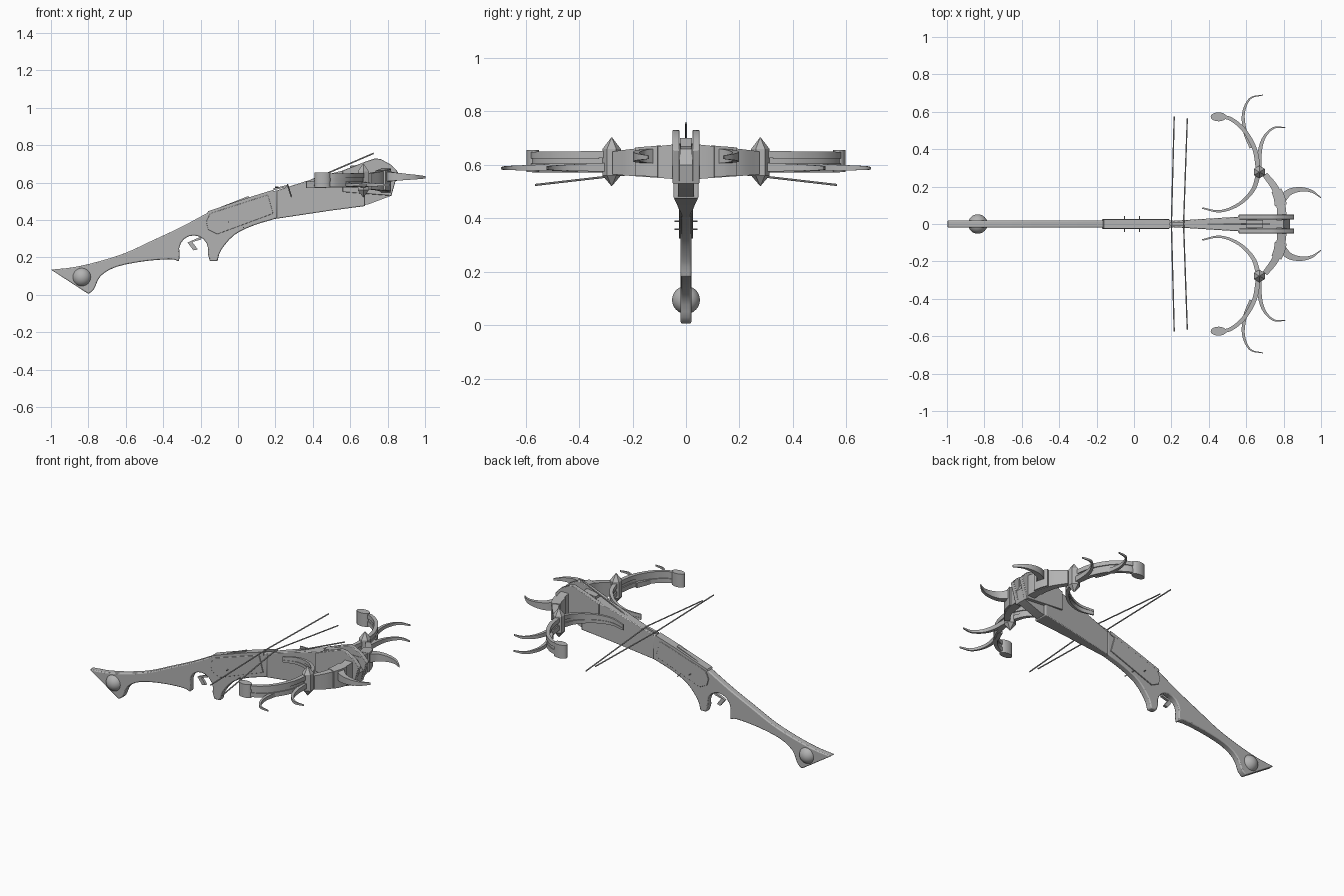
import bpy, bmesh, math
from mathutils import Vector

cube = bpy.data.objects.get("Cube")
if cube:
    bpy.data.objects.remove(cube, do_unlink=True)

GREY = (0.45, 0.45, 0.45, 1)
metal = bpy.data.materials.new("plain grey")
metal.use_nodes = True
metal.diffuse_color = GREY
metal.node_tree.nodes["Principled BSDF"].inputs["Base Color"].default_value = GREY


def finish(name, bm, bevel=0, smooth=35):
    bmesh.ops.recalc_face_normals(bm, faces=bm.faces)
    mesh = bpy.data.meshes.new(name)
    bm.to_mesh(mesh)
    bm.free()
    mesh.materials.append(metal)
    ob = bpy.data.objects.new(name, mesh)
    bpy.context.collection.objects.link(ob)
    bpy.ops.object.select_all(action='DESELECT')
    ob.select_set(True)
    bpy.context.view_layer.objects.active = ob
    if bevel:
        mod = ob.modifiers.new("edge", 'BEVEL')
        mod.width = bevel
        mod.segments = 2
        mod.limit_method = 'ANGLE'
        mod.angle_limit = math.radians(50)
    bpy.ops.object.shade_smooth_by_angle(angle=math.radians(smooth))
    return ob


def plate(name, pts, y0, y1, taper=None, bevel=0):
    """Side outline in x, z extruded across y; taper(x) gives a half width."""
    bm = bmesh.new()
    sides = []
    for s, y in ((-1, y0), (1, y1)):
        sides.append([bm.verts.new((x, s * taper(x) if taper else y, z)) for x, z in pts])
    a, b = sides
    n = len(pts)
    bm.faces.new(a)
    bm.faces.new(b)
    for i in range(n):
        bm.faces.new((a[i], a[(i + 1) % n], b[(i + 1) % n], b[i]))
    return finish(name, bm, bevel)


def smooth_path(pts, steps=6):
    """Catmull-Rom curve through the points."""
    p = [Vector(q) for q in pts]
    p = [2 * p[0] - p[1]] + p + [2 * p[-1] - p[-2]]
    out = []
    for i in range(1, len(p) - 2):
        for k in range(steps):
            t = k / steps
            a, b, c, d = p[i - 1:i + 3]
            out.append(0.5 * (2 * b + (c - a) * t + (2 * a - 5 * b + 4 * c - d) * t * t
                              + (3 * b - a - 3 * c + d) * t ** 3))
    return out + [p[-2]]


def ribbon(name, pts, w0, w1, low, high, side):
    """Curved horn or limb: path in x, y; width and (bottom, top) heights run start to end."""
    path = smooth_path(pts)
    n = len(path) - 1
    bm = bmesh.new()
    rings = []
    for i, c in enumerate(path):
        t = i / n
        d = (path[min(i + 1, n)] - path[max(i - 1, 0)]).normalized()
        off = Vector((-d.y, d.x)) * (w0 + (w1 - w0) * t) / 2
        zs = [l + (h - l) * t for l, h in (low, high)]
        rings.append([bm.verts.new((q.x, q.y * side, z))
                      for q, z in ((c - off, zs[0]), (c + off, zs[0]), (c + off, zs[1]), (c - off, zs[1]))])
    for r, s in zip(rings, rings[1:]):
        for k in range(4):
            bm.faces.new((r[k], r[(k + 1) % 4], s[(k + 1) % 4], s[k]))
    bm.faces.new(rings[0])
    bm.faces.new(rings[-1])
    return finish(name, bm)


def rod(name, a, b, r, sides=6, r2=None):
    a, b = Vector(a), Vector(b)
    bm = bmesh.new()
    bmesh.ops.create_cone(bm, cap_ends=True, segments=sides, radius1=r,
                          radius2=r if r2 is None else r2, depth=(b - a).length)
    bm.transform((b - a).to_track_quat('Z', 'Y').to_matrix().to_4x4())
    bmesh.ops.translate(bm, vec=(a + b) / 2, verts=bm.verts)
    return finish(name, bm)


# Grip: curved stock with flared butt and trigger arch
top = smooth_path([(-1, .135), (-.88, .148), (-.74, .18), (-.6, .225), (-.47, .285), (-.31, .36), (-.17, .435)], 3)
arch = [(-.237 + .078 * math.cos(a), .24 + .078 * math.sin(a))
        for a in [math.radians(195 - 21 * i) for i in range(11)]]
under = smooth_path([(-.11, .18), (-.09, .24), (-.02, .32), (.08, .37), (.21, .41)], 3)
belly = smooth_path([(-.8, .005), (-.77, .03), (-.735, .1), (-.65, .15), (-.5, .18), (-.36, .19), (-.315, .178)], 3)
grip = [tuple(p) for p in top] + [(.21, .56)] + [tuple(p) for p in reversed(under)]
grip += [(-.15, .18)] + arch[::-1] + [tuple(p) for p in reversed(belly)]
plate("grip_stock", grip, -.02, .02, bevel=.006)

# Forestock widening towards the head
plate("forestock", [(.19, .405), (.49, .45), (.68, .475), (.68, .66), (.6, .675), (.48, .645), (.19, .553)],
      0, 0, taper=lambda x: .016 + (x - .19) * .062, bevel=.004)
plate("nose_block", [(.6, .465), (.7, .485), (.82, .53), (.835, .6), (.8, .66), (.6, .675)], -.03, .03)
for s, tag in ((1, "left"), (-1, "right")):
    ys = sorted((s * .024, s * .05))
    plate(tag + "_head_prong", [(.56, .55), (.82, .53), (.84, .6), (.857, .655), (.82, .695), (.765, .725),
                                (.735, .73), (.68, .712), (.56, .665)], *ys, bevel=.003)
    # Raised side panel with pins
    panel = [(-.17, .39), (-.15, .435), (.16, .535), (.188, .435), (-.11, .325), (-.16, .35)]
    plate(tag + "_side_panel", panel, *sorted((s * .015, s * .026)), bevel=.002)
    for x, z in ((-.05, .39), (.03, .36)):
        rod(tag + "_panel_pin", (x, s * .02, z), (x, s * .043, z), .003)

# Top rail, bolt and catch
plate("top_rail", [(-.165, .437), (-.16, .447), (.06, .522), (.19, .562), (.19, .54), (-.15, .43)], -.024, .024)
plate("rail_strip", [(-.15, .448), (.055, .528), (.055, .518), (-.15, .44)], -.01, .01)
rod("bolt_shaft", (.28, 0, .565), (.725, 0, .757), .004)
plate("bolt_fin", [(.6, .66), (.69, .66), (.69, .7), (.6, .69)], -.022, .022)
plate("string_catch", [(.19, .57), (.265, .588), (.265, .578), (.19, .56)], -.008, .008)

# Trigger and pommel ball
plate("trigger", [(-.27, .28), (-.19, .315), (-.2, .295), (-.245, .283), (-.215, .243), (-.238, .238)], -.008, .008)
bm = bmesh.new()
bmesh.ops.create_uvsphere(bm, u_segments=32, v_segments=16, radius=.052)
bmesh.ops.translate(bm, vec=(-.835, 0, .095), verts=bm.verts)
finish("pommel_ball", bm, smooth=60)

OUTER = [(.665, .29), (.645, .4), (.59, .5), (.52, .56), (.46, .575)]
INNER = [(.665, .265), (.635, .18), (.56, .105), (.46, .068), (.365, .085)]
for s, tag in ((1, "left"), (-1, "right")):
    # Bow arm, stepped towards the spindle
    ribbon(tag + "_bow_arm", [(.79, .02), (.785, .1), (.755, .19), (.7, .265)], .055, .03,
           (.545, .565), (.68, .65), s)
    ribbon(tag + "_arm_collar", [(.785, .1), (.777, .14), (.762, .18)], .065, .055,
           (.555, .56), (.672, .665), s)
    # Spindle
    rod(tag + "_spindle", (.67, s * .278, .56), (.67, s * .278, .66), .034)
    rod(tag + "_spindle_top", (.67, s * .278, .66), (.67, s * .278, .702), .034, 6, .002)
    rod(tag + "_spindle_tip", (.67, s * .278, .56), (.67, s * .278, .522), .034, 6, .002)
    # Limbs: two ridges joined by a thin web
    for part, path, drop in (("outer", OUTER, 0), ("inner", INNER, .025)):
        for label, w, lo, hi in (("low_ridge", .026, .577, .605), ("web", .012, .6, .63),
                                 ("high_ridge", .026, .625, .652)):
            mid = .612 - drop
            scale = .9 if part == "outer" else .45
            ends = [mid + (z - .612) * scale for z in (lo, hi)]
            ribbon(f"{tag}_{part}_limb_{label}", path, w, w * (.7 if part == "outer" else .3),
                   (lo, ends[0]), (hi, ends[1]), s)
    # Scroll at the limb end
    bm = bmesh.new()
    bmesh.ops.create_cone(bm, cap_ends=True, segments=20, radius1=1, radius2=1, depth=1)
    for v in bm.verts:
        v.co = (.452 + v.co.x * .042, s * (.573 + v.co.y * .024), .614 + v.co.z * .082)
    finish(tag + "_limb_scroll", bm)
    # Horns
    ribbon(tag + "_side_horn", [(.63, .41), (.595, .49), (.585, .59), (.62, .67), (.69, .69)],
           .026, .004, (.575, .583), (.607, .592), s)
    ribbon(tag + "_rear_horn", [(.668, .3), (.675, .4), (.7, .47), (.75, .515), (.81, .515)],
           .026, .004, (.575, .583), (.607, .592), s)
    ribbon(tag + "_front_horn", [(.785, .125), (.83, .17), (.89, .185), (.95, .175), (1, .14)],
           .045, .004, (.605, .622), (.662, .635), s)
    # Strings
    rod(tag + "_back_string", (.2, 0, .575), (.215, s * .575, .575), .004)
    rod(tag + "_front_string", (.265, 0, .59), (.285, s * .565, .525), .004)
